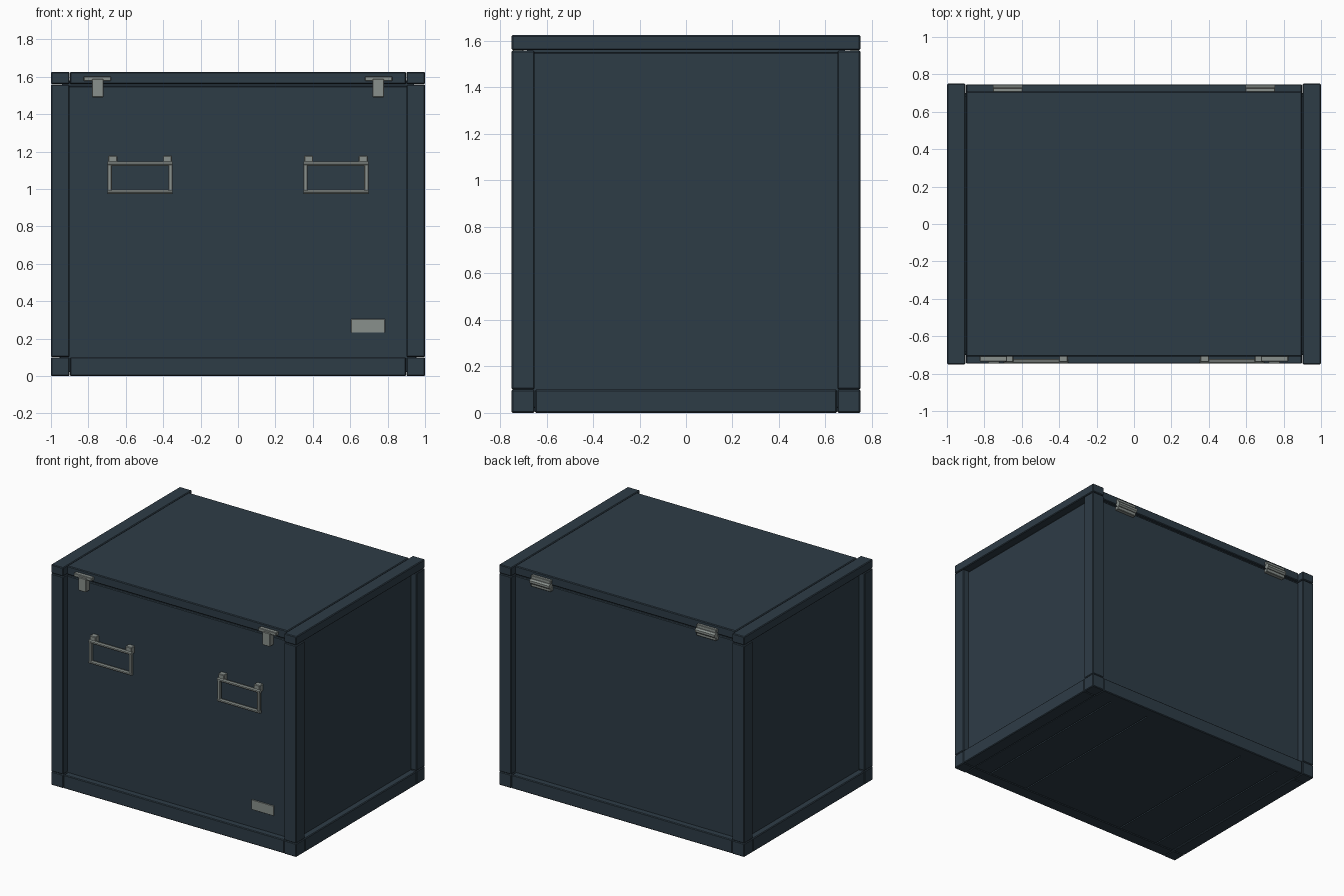
import bpy, math
from mathutils import Matrix

if "Cube" in bpy.data.objects:
    bpy.data.objects.remove(bpy.data.objects["Cube"])


def material(name, rgb):
    m = bpy.data.materials.new(name)
    m.diffuse_color = (*rgb, 1)
    m.use_nodes = True
    m.node_tree.nodes["Principled BSDF"].inputs["Base Color"].default_value = m.diffuse_color
    return m


SLATE = material("slate_blue_paint", (0.027, 0.045, 0.062))
METAL = material("grey_metal", (0.25, 0.28, 0.265))


def box(name, x, y, z, mat=SLATE, bevel=0.005):
    """Box from (min, max) ranges with small chamfered edges."""
    bpy.ops.mesh.primitive_cube_add(size=1)
    o = bpy.context.object
    o.name = name
    o.data.transform(Matrix.Diagonal((x[1] - x[0], y[1] - y[0], z[1] - z[0], 1)))
    o.location = [(r[0] + r[1]) / 2 for r in (x, y, z)]
    o.data.materials.append(mat)
    if bevel:
        b = o.modifiers.new("chamfer", 'BEVEL')
        b.width = bevel
        b.segments = 1
    return o


def span(s, a, b):
    """Range a..b placed on the s side of zero."""
    return tuple(sorted((s * a, s * b)))


def bar(name, x, y, z, r):
    """Eight-sided bar along x."""
    bpy.ops.mesh.primitive_cylinder_add(vertices=8, radius=r, depth=x[1] - x[0])
    o = bpy.context.object
    o.name = name
    o.data.transform(Matrix.Rotation(math.pi / 2, 4, 'Y') @ Matrix.Rotation(math.pi / 8, 4, 'Z'))
    o.location = ((x[0] + x[1]) / 2, y, z)
    o.data.materials.append(METAL)


# Case body, seam filler and lid
box("case_body", (-0.955, 0.955), (-0.70, 0.70), (0.02, 1.55))
box("lid_seam", (-0.94, 0.94), (-0.685, 0.685), (1.54, 1.58), bevel=0)
box("lid", (-0.899, 0.899), (-0.708, 0.708), (1.562, 1.625))

# Underside planks
for a, b in ((-0.895, -0.755), (-0.745, -0.425), (-0.415, 0.425), (0.435, 0.75), (0.76, 0.895)):
    box("underside_plank", (a, b), (-0.69, 0.69), (0.005, 0.03), bevel=0)

# Frame: corner posts, feet blocks and rails
for s in (-1, 1):
    sx = span(s, 0.901, 1.0)
    box("top_side_rail", sx, (-0.75, 0.75), (1.561, 1.625))
    box("bottom_side_rail", sx, (-0.649, 0.649), (0, 0.1))
    box("bottom_cross_rail", (-0.899, 0.899), span(s, 0.651, 0.747), (0, 0.1))
    for t in (-1, 1):
        sy = span(t, 0.651, 0.75)
        box("corner_post", sx, sy, (0.101, 1.558))
        box("corner_block", sx, sy, (0, 0.1))

# Metal fittings on both sides
for s in (-1, 1):
    # Latches on the front
    box("latch_plate", span(s, 0.68, 0.825), (-0.735, -0.70), (1.577, 1.602), METAL, 0.003)
    box("latch_tab", span(s, 0.72, 0.78), (-0.745, -0.70), (1.49, 1.588), METAL, 0.003)
    # Drop handles on the front
    hx = span(s, 0.35, 0.697)
    bar("handle_top_bar", hx, -0.733, 1.135, 0.013)
    bar("handle_grip", hx, -0.733, 0.985, 0.013)
    for a, b in ((0.35, 0.372), (0.675, 0.697)):
        box("handle_side", span(s, a, b), (-0.744, -0.722), (0.985, 1.135), METAL, 0.003)
    for a, b in ((0.353, 0.402), (0.645, 0.694)):
        box("handle_bracket", span(s, a, b), (-0.738, -0.69), (1.125, 1.178), METAL, 0.004)
    # Hinges on the back
    kx = span(s, 0.595, 0.755)
    box("hinge_upper_leaf", kx, (0.70, 0.728), (1.575, 1.603), METAL, 0.003)
    box("hinge_lower_leaf", kx, (0.69, 0.728), (1.52, 1.548), METAL, 0.003)
    bar("hinge_knuckle", kx, 0.726, 1.561, 0.02)

# Blank label plate on the front
box("label_plate", (0.605, 0.785), (-0.708, -0.699), (0.232, 0.304), METAL, 0.001)
